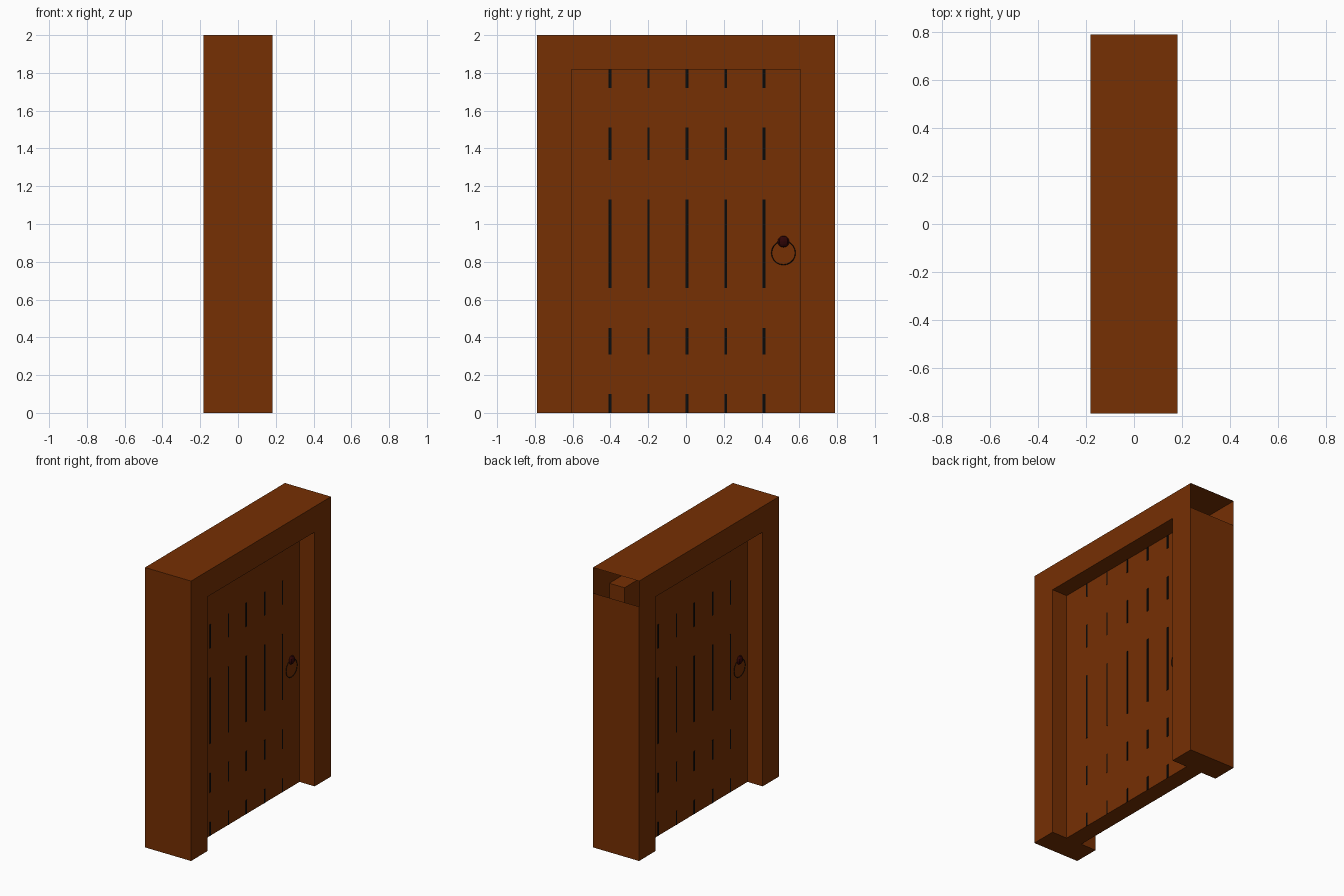
import bpy, bmesh, math
from mathutils import Matrix

if "Cube" in bpy.data.objects:
    bpy.data.objects.remove(bpy.data.objects["Cube"])

X, Y, Z = 0.182, 0.79, 2.0         # outer half depth, half width, height
DX, DY, DZ = 0.062, 0.606, 1.817   # door half depth, half width, height


def material(name, rgb):
    m = bpy.data.materials.new(name)
    m.diffuse_color = (*rgb, 1)
    m.use_nodes = True
    m.node_tree.nodes["Principled BSDF"].inputs["Base Color"].default_value = m.diffuse_color
    return m


WOOD = material("brown wood", (0.18, 0.029, 0.001))
IRON = material("dark red iron", (0.028, 0.0012, 0.0016))
BLACK = material("black", (0.003, 0.003, 0.003))


def finish(bm, name, mat):
    bmesh.ops.remove_doubles(bm, verts=bm.verts, dist=1e-5)
    bmesh.ops.recalc_face_normals(bm, faces=bm.faces)
    me = bpy.data.meshes.new(name)
    bm.to_mesh(me)
    bm.free()
    me.materials.append(mat)
    ob = bpy.data.objects.new(name, me)
    bpy.context.collection.objects.link(ob)
    return ob


def face(bm, pts):
    return bm.faces.new([bm.verts.new(p) for p in pts])


# Hollow frame and recessed door, both sides; header is open at the +y end
bm = bmesh.new()
arch = [(-Y, 0), (-Y, Z), (Y, Z), (Y, DZ), (Y, 0), (DY, 0), (DY, DZ), (-DY, DZ), (-DY, 0)]
opening = [(-DY, 0), (-DY, DZ), (DY, DZ), (DY, 0)]
for s in (-1, 1):
    face(bm, [(s * X, y, z) for y, z in arch])
    face(bm, [(s * DX, y, z) for y, z in opening])
    for (y0, z0), (y1, z1) in zip(opening, opening[1:]):
        face(bm, [(s * X, y0, z0), (s * X, y1, z1), (s * DX, y1, z1), (s * DX, y0, z0)])
for (y0, z0), (y1, z1) in [((-Y, 0), (-Y, Z)), ((-Y, Z), (Y, Z)), ((Y, DZ), (Y, 0))]:
    face(bm, [(-X, y0, z0), (-X, y1, z1), (X, y1, z1), (X, y0, z0)])
for s in (-1, 1):   # jamb undersides
    face(bm, [(-X, s * Y, 0), (X, s * Y, 0), (X, s * DY, 0), (DX, s * DY, 0),
              (-DX, s * DY, 0), (-X, s * DY, 0)])
face(bm, [(-DX, -DY, 0), (DX, -DY, 0), (DX, DY, 0), (-DX, DY, 0)])
finish(bm, "door_and_frame", WOOD)

# Dark gaps between planks, on both faces of the door
spans = [(0, 0.10), (0.31, 0.45), (0.66, 1.13), (1.34, 1.51), (1.72, DZ)]
for side, turn in (("right", 0), ("left", math.pi)):
    rot = Matrix.Rotation(turn, 4, 'Z')
    bm = bmesh.new()
    for y, w in ((-0.402, 0.007), (-0.199, 0.005), (0.005, 0.007), (0.211, 0.007), (0.413, 0.007)):
        for z0, z1 in spans:
            f = face(bm, [(DX, y - w, z0), (DX, y + w, z0), (DX, y + w, z1), (DX, y - w, z1)])
            r = bmesh.ops.extrude_face_region(bm, geom=[f])
            top = [v for v in r["geom"] if isinstance(v, bmesh.types.BMVert)]
            bmesh.ops.translate(bm, verts=top, vec=(0.0015, 0, 0))
    bmesh.ops.transform(bm, matrix=rot, verts=bm.verts)
    finish(bm, side + "_plank_gaps", BLACK)

    # Low knob
    bm = bmesh.new()
    bmesh.ops.create_uvsphere(bm, u_segments=8, v_segments=6, radius=0.031,
                              matrix=rot @ Matrix.Translation((DX, 0.516, 0.907))
                              @ Matrix.Diagonal((0.6, 1, 1, 1)))
    finish(bm, side + "_knob", IRON)

    # Thin pull ring hanging from the knob, half sunk in the wood
    bm = bmesh.new()
    n, R, t = 20, 0.063, 0.002
    for i in range(n):
        for j in range(4):
            q = []
            for a, b in ((i, j), (i + 1, j), (i + 1, j + 1), (i, j + 1)):
                u, v = math.tau * a / n, math.tau * b / 4
                r = R + t * math.cos(v)
                q.append(rot @ Matrix.Translation((DX + t * math.sin(v),
                                                   0.516 + r * math.cos(u),
                                                   0.847 + r * math.sin(u))).translation)
            face(bm, q)
    finish(bm, side + "_pull_ring", BLACK)
